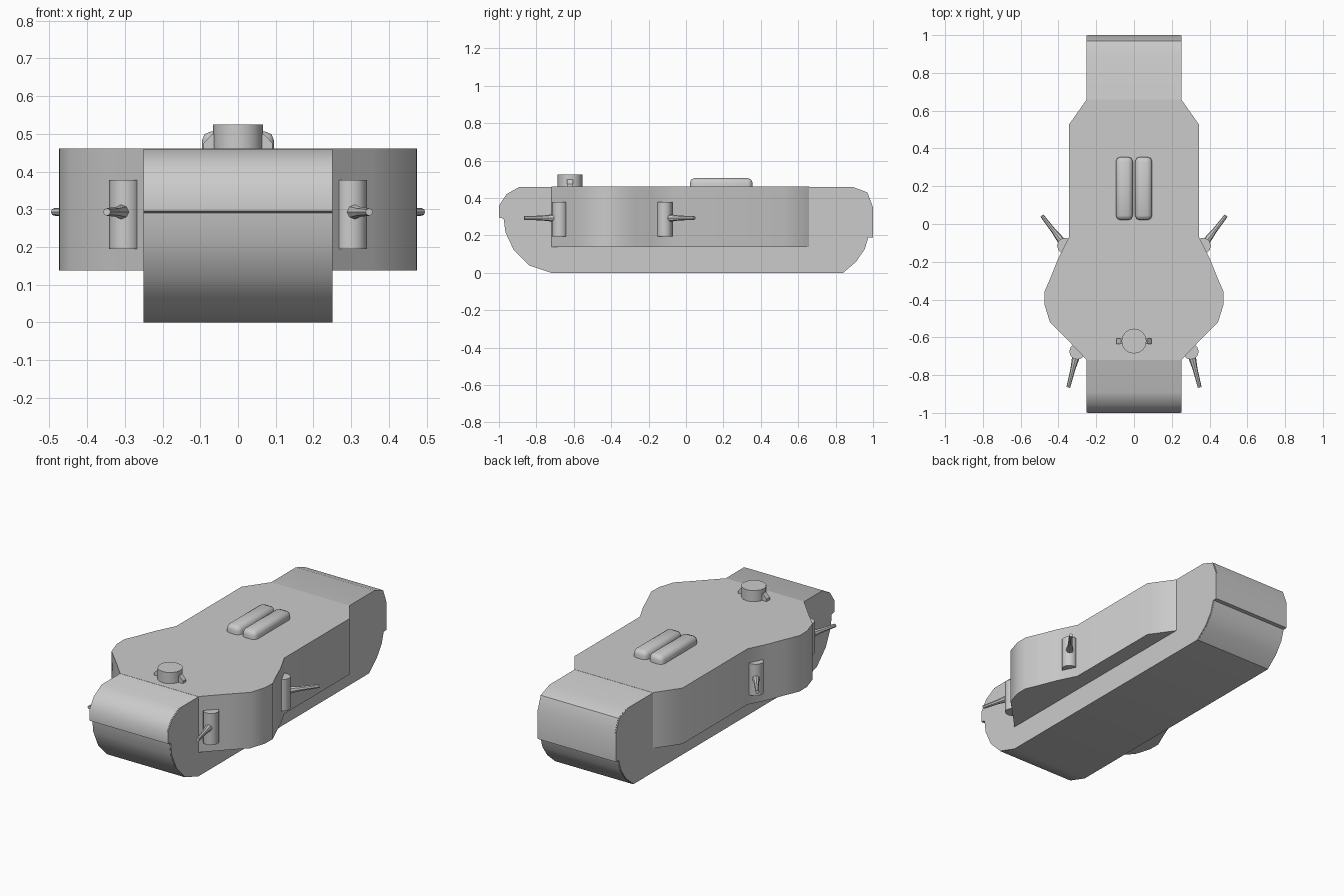
import bpy, bmesh, math
from mathutils import Vector

if "Cube" in bpy.data.objects:
    bpy.data.objects.remove(bpy.data.objects["Cube"])

grey = bpy.data.materials.new("light_grey")
grey.use_nodes = True
colour = (0.6, 0.6, 0.6, 1)
grey.diffuse_color = colour
grey.node_tree.nodes["Principled BSDF"].inputs["Base Color"].default_value = colour


def finish(name, bm, angle=40):
    bmesh.ops.recalc_face_normals(bm, faces=bm.faces)
    mesh = bpy.data.meshes.new(name)
    bm.to_mesh(mesh)
    bm.free()
    obj = bpy.data.objects.new(name, mesh)
    bpy.context.collection.objects.link(obj)
    mesh.materials.append(grey)
    bpy.ops.object.select_all(action="DESELECT")
    obj.select_set(True)
    bpy.context.view_layer.objects.active = obj
    bpy.ops.object.shade_smooth_by_angle(angle=math.radians(angle))
    return obj


def prism(name, points, shift):
    """Extrude a closed outline along a vector."""
    bm = bmesh.new()
    face = bm.faces.new([bm.verts.new(p) for p in points])
    moved = bmesh.ops.extrude_face_region(bm, geom=[face], use_keep_orig=True)["geom"]
    verts = [v for v in moved if isinstance(v, bmesh.types.BMVert)]
    bmesh.ops.translate(bm, verts=verts, vec=shift)
    return finish(name, bm)


def rod(name, start, end, r1, r2, sides=8):
    """Tapered cylinder between two points."""
    a, b = Vector(start), Vector(end)
    bm = bmesh.new()
    bmesh.ops.create_cone(bm, cap_ends=True, segments=sides, radius1=r1,
                          radius2=r2, depth=(b - a).length)
    turn = (b - a).to_track_quat("Z", "Y").to_matrix()
    bmesh.ops.rotate(bm, verts=bm.verts, matrix=turn)
    bmesh.ops.translate(bm, verts=bm.verts, vec=(a + b) / 2)
    return finish(name, bm)


# Long hull with rounded ends and overhanging lips
profile = [(-0.72, 0), (0.84, 0), (0.91, 0.06), (0.955, 0.125), (0.975, 0.19),
           (1, 0.19), (1, 0.35), (0.97, 0.43), (0.89, 0.46), (-0.89, 0.46),
           (-0.96, 0.42), (-1, 0.36), (-1, 0.295), (-0.975, 0.29),
           (-0.965, 0.215), (-0.92, 0.12), (-0.84, 0.04)]
prism("hull", [(-0.245, y, z) for y, z in profile], (0.49, 0, 0))

# Thin side plates over the hull
for side, label in ((1, "left"), (-1, "right")):
    prism(label + "_side_plate", [(side * 0.242, y * 0.998, z) for y, z in profile],
          (side * 0.009, 0, 0))

# Upper body with bulging gun sponsons
half = [(0.25, 0.66), (0.345, 0.525), (0.345, -0.07), (0.4, -0.18), (0.44, -0.28),
        (0.475, -0.36), (0.473, -0.43), (0.445, -0.52), (0.355, -0.61), (0.25, -0.72)]
outline = half + [(-x, y) for x, y in reversed(half)]
prism("upper_body", [(x, y, 0.138) for x, y in outline], (0, 0, 0.323))

# Gun mounts and barrels on both sides
for side, label in ((1, "left"), (-1, "right")):
    for end, base, tip in (("front", (0.3, -0.675), (0.348, -0.865)),
                           ("rear", (0.365, -0.115), (0.488, 0.045))):
        x, y = side * base[0], base[1]
        rod(f"{label}_{end}_gun_mount", (x, y, 0.195), (x, y, 0.378), 0.042, 0.042, 12)
        muzzle = Vector((side * tip[0], tip[1], 0.293))
        root = Vector((x, y, 0.293))
        middle = root.lerp(muzzle, 0.5)
        rod(f"{label}_{end}_gun_jacket", root, middle, 0.024, 0.013)
        rod(f"{label}_{end}_gun_barrel", middle, muzzle, 0.013, 0.01)

# Observation cupola with side hinges
rod("cupola", (0, -0.62, 0.455), (0, -0.62, 0.525), 0.066, 0.066, 16)
for side, label in ((1, "left"), (-1, "right")):
    wedge = [(0.05, 0.455), (0.092, 0.455), (0.092, 0.475), (0.068, 0.5), (0.05, 0.5)]
    prism(label + "_cupola_hinge", [(side * x, -0.635, z) for x, z in wedge], (0, 0.03, 0))

# Twin rounded silencers on the roof
for side, label in ((1, "left"), (-1, "right")):
    bm = bmesh.new()
    bmesh.ops.create_cube(bm, size=1)
    bmesh.ops.scale(bm, verts=bm.verts, vec=(0.09, 0.335, 0.055))
    bmesh.ops.translate(bm, verts=bm.verts, vec=(side * 0.051, 0.188, 0.479))
    top = [e for e in bm.edges if max(v.co.z for v in e.verts) > 0.48]
    bmesh.ops.bevel(bm, geom=top, offset=0.025, segments=2, profile=0.5, affect="EDGES")
    finish(label + "_silencer", bm, 50)
